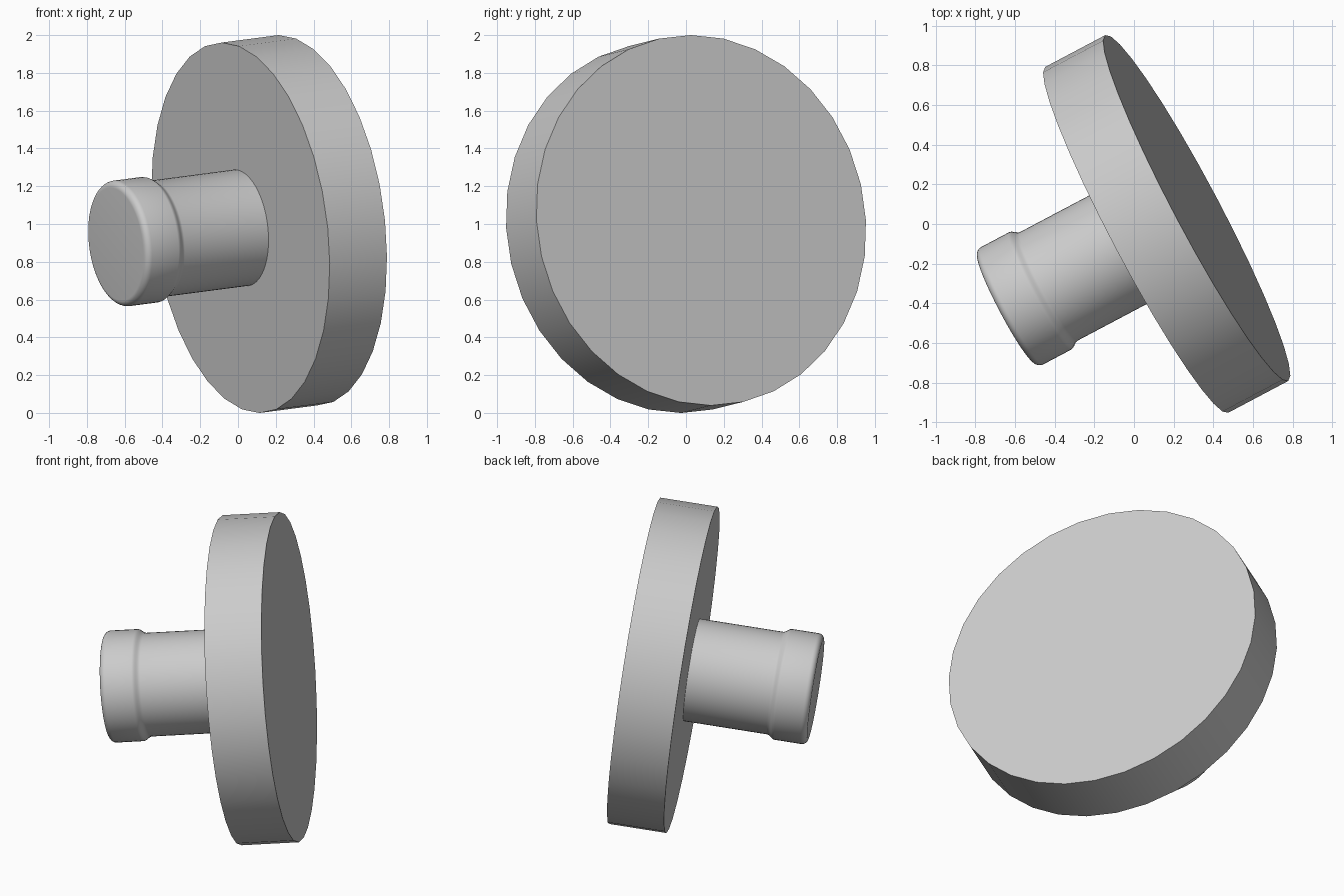
import bpy, bmesh, math
from mathutils import Vector, Matrix

cube = bpy.data.objects.get("Cube")
if cube:
    bpy.data.objects.remove(cube, do_unlink=True)

grey = bpy.data.materials.new("plain grey")
grey.use_nodes = True
colour = (0.6, 0.6, 0.6, 1)
grey.diffuse_color = colour
grey.node_tree.nodes["Principled BSDF"].inputs["Base Color"].default_value = colour

# Shared tilted axis, running from the plate towards the end of the knob
axis = Vector((-0.877, -0.464, -0.115)).normalized()
side = Vector((0, 0, 1)).cross(axis).normalized()
frame = Matrix((side, axis.cross(side), axis)).transposed().to_4x4()
frame.translation = (0.0135, -0.08, 0.98)


def lathe(name, profile, segments):
    """Turn (radius, height) points around the tilted axis and cap both ends."""
    bm = bmesh.new()
    rings = []
    for radius, height in profile:
        angles = [math.tau * i / segments for i in range(segments)]
        rings.append([bm.verts.new((radius * math.cos(a), radius * math.sin(a), height))
                      for a in angles])
    for low, high in zip(rings, rings[1:]):
        for i in range(segments):
            j = (i + 1) % segments
            bm.faces.new((low[i], low[j], high[j], high[i]))
    bm.faces.new(rings[0][::-1])
    bm.faces.new(rings[-1])
    mesh = bpy.data.meshes.new(name)
    bm.to_mesh(mesh)
    bm.free()
    mesh.materials.append(grey)
    obj = bpy.data.objects.new(name, mesh)
    obj.matrix_world = frame
    bpy.context.collection.objects.link(obj)
    bpy.ops.object.select_all(action="DESELECT")
    obj.select_set(True)
    bpy.context.view_layer.objects.active = obj
    bpy.ops.object.shade_smooth_by_angle(angle=math.radians(35))
    return obj


# Wide round plate, its front face at height zero on the axis
lathe("round_plate", [(0.987, -0.345), (0.987, 0)], 32)

# Knob: straight stem, soft step out to the lip, rounded end
stem, lip, end, fillet = 0.31, 0.335, 0.75, 0.035
profile = [(stem, -0.02), (stem, 0.505)]
for i in range(1, 7):
    t = i / 6
    profile.append((stem + (lip - stem) * (1 - math.cos(math.pi * t)) / 2, 0.505 + 0.05 * t))
for i in range(9):
    a = math.pi / 2 * i / 8
    profile.append((lip - fillet + fillet * math.cos(a), end - fillet + fillet * math.sin(a)))
lathe("knob", profile, 64)
